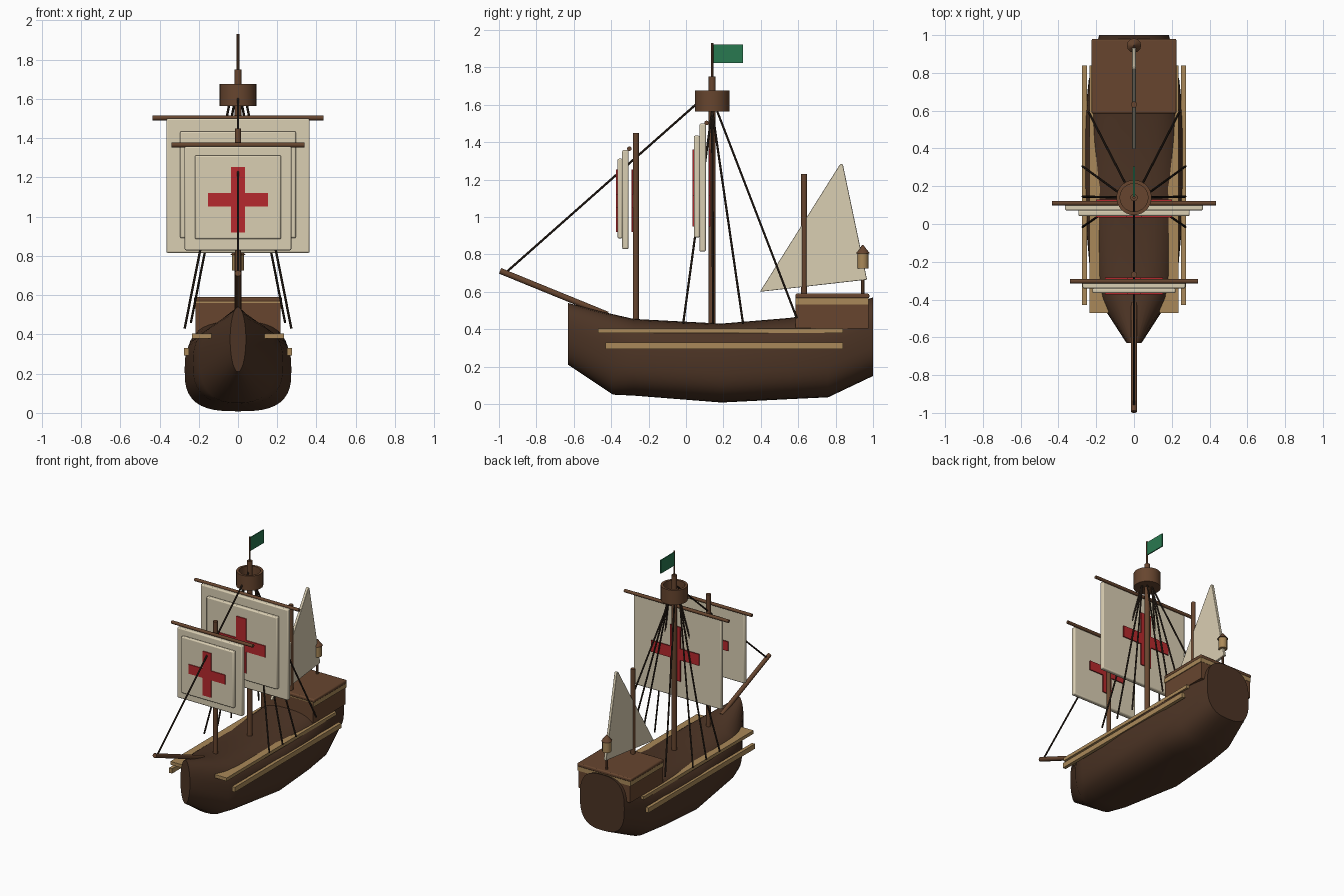
import bpy, bmesh, math
from mathutils import Vector

if "Cube" in bpy.data.objects:
    bpy.data.objects.remove(bpy.data.objects["Cube"])


def mat(name, r, g, b):
    m = bpy.data.materials.new(name)
    m.diffuse_color = (r, g, b, 1)
    m.use_nodes = True
    m.node_tree.nodes["Principled BSDF"].inputs["Base Color"].default_value = m.diffuse_color
    return m


HULL = mat("dark hull wood", .072, .034, .018)
WOOD = mat("brown wood", .135, .060, .028)
TAN = mat("tan wood", .40, .25, .10)
CREAM = mat("sail cloth", .70, .62, .45)
RED = mat("cross red", .47, .022, .026)
GREEN = mat("flag green", .022, .19, .08)
ROPE = mat("rope", .032, .020, .013)


def finish(name, bm, material, bevel=0, angle=35):
    bmesh.ops.recalc_face_normals(bm, faces=bm.faces)
    me = bpy.data.meshes.new(name)
    bm.to_mesh(me)
    bm.free()
    for p in me.polygons:
        p.use_smooth = True
    me.set_sharp_from_angle(angle=math.radians(angle))
    me.materials.append(material)
    ob = bpy.data.objects.new(name, me)
    bpy.context.collection.objects.link(ob)
    if bevel:
        mod = ob.modifiers.new("bevel", 'BEVEL')
        mod.width, mod.segments = bevel, 2
    return ob


def box(name, x, y, z, material, bevel=0):
    """Box from (min, max) pairs."""
    bm = bmesh.new()
    bmesh.ops.create_cube(bm, size=1)
    for v in bm.verts:
        v.co = Vector([(r[0] + r[1]) / 2 + c * (r[1] - r[0]) for c, r in zip(v.co, (x, y, z))])
    return finish(name, bm, material, bevel)


def rod(name, a, b, r, material, r2=None, sides=16):
    """Round bar or cone between two points."""
    a, b = Vector(a), Vector(b)
    bm = bmesh.new()
    bmesh.ops.create_cone(bm, cap_ends=True, segments=sides, radius1=r,
                          radius2=r if r2 is None else r2, depth=(b - a).length)
    rot = (b - a).to_track_quat('Z', 'Y')
    for v in bm.verts:
        v.co = rot @ v.co + (a + b) / 2
    return finish(name, bm, material)


def slab(name, points, half, material, bevel=0):
    """Flat (y, z) outline thickened along x."""
    bm = bmesh.new()
    rings = [[bm.verts.new((s * half, y, z)) for y, z in points] for s in (-1, 1)]
    n = len(points)
    for ring in rings:
        bm.faces.new(ring)
    for i in range(n):
        j = (i + 1) % n
        bm.faces.new((rings[0][i], rings[0][j], rings[1][j], rings[1][i]))
    return finish(name, bm, material, bevel)


# Hull: lofted rounded sections (y, half width, bottom, top, roundness)
stations = [(-.63, .04, .21, .54, 2.0), (-.39, .195, .05, .48, 2.5),
            (-.28, .23, .045, .455, 2.7), (.19, .272, .008, .43, 2.9),
            (.55, .262, .026, .46, 2.9), (.76, .24, .036, .49, 2.8),
            (1.0, .185, .15, .57, 2.8)]
N = 40
bm = bmesh.new()
rings = []
for y, w, z0, z1, p in stations:
    ring = []
    for i in range(N):
        t = 2 * math.pi * i / N
        c, s = math.cos(t), math.sin(t)
        x = math.copysign(abs(c) ** (2 / p), c) * w
        z = math.copysign(abs(s) ** (2 / p), s) * (z1 - z0) / 2 + (z0 + z1) / 2
        ring.append(bm.verts.new((x, y, z)))
    rings.append(ring)
for a, b in zip(rings, rings[1:]):
    for i in range(N):
        j = (i + 1) % N
        bm.faces.new((a[i], a[j], b[j], b[i]))
bm.faces.new(rings[0])
bm.faces.new(rings[-1])
finish("hull", bm, HULL, angle=40)

# Side planks, mirrored
for s, side in ((-1, "left"), (1, "right")):
    box(side + "_rail", sorted((s * .135, s * .235)), (-.47, .84), (.38, .405), TAN)
    box(side + "_wale", sorted((s * .25, s * .275)), (-.43, .84), (.293, .33), TAN)

# Stern castle
box("stern_castle", (-.216, .216), (.585, .975), (.405, .56), WOOD)
box("castle_band", (-.222, .222), (.585, .977), (.533, .567), TAN)
box("castle_deck", (-.225, .225), (.585, .98), (.564, .59), WOOD, .008)

# Masts, bowsprit, yards
rod("main_mast", (0, .14, .38), (0, .14, 1.75), .019, WOOD)
rod("flag_pole", (0, .14, 1.75), (0, .14, 1.93), .007, WOOD, sides=10)
rod("fore_mast", (0, -.268, .4), (0, -.268, 1.45), .016, WOOD)
rod("mizzen_mast", (0, .632, .5), (0, .632, 1.23), .016, WOOD)
rod("bowsprit", (0, -.994, .712), (0, -.42, .478), .016, WOOD)
rod("main_yard", (-.435, .11, 1.503), (.435, .11, 1.503), .012, WOOD)
rod("fore_yard", (-.34, -.303, 1.365), (.34, -.303, 1.365), .012, WOOD)

# Crow's nest: hollow cup spun from a profile
profile = [(0, 1.565), (.093, 1.565), (.093, 1.675), (.074, 1.675), (.074, 1.59), (0, 1.59)]
bm = bmesh.new()
vs = [bm.verts.new((r, .14, z)) for r, z in profile]
es = [bm.edges.new(e) for e in zip(vs, vs[1:])]
bmesh.ops.spin(bm, geom=vs + es, cent=(0, .14, 0), axis=(0, 0, 1), angle=2 * math.pi, steps=28)
bmesh.ops.remove_doubles(bm, verts=bm.verts, dist=1e-4)
finish("crows_nest", bm, WOOD)


# Square sails: two stepped panels with a cross on each side
def sail(name, w, z, y, w2, z2, y2, arm, cz, t, back):
    box(name + "_panel", (-w, w), y, z, CREAM, .008)
    box(name + "_belly", (-w2, w2), y2, z2, CREAM, .008)
    mid = (cz[0] + cz[1]) / 2
    for tag, y0 in (("front", y2[0] - .003), ("back", back)):
        outline = [(-t, cz[0]), (t, cz[0]), (t, mid - t), (arm, mid - t), (arm, mid + t), (t, mid + t),
                   (t, cz[1]), (-t, cz[1]), (-t, mid + t), (-arm, mid + t), (-arm, mid - t), (-t, mid - t)]
        ob = slab(name + "_cross_" + tag, outline, .004, RED)
        for v in ob.data.vertices:
            v.co = (-v.co.y, v.co.x + y0, v.co.z)


sail("main_sail", .365, (.815, 1.5), (.072, .106), .295, (.89, 1.435), (.042, .074),
     .2, (.95, 1.36), .043, .127)
sail("fore_sail", .272, (.828, 1.358), (-.341, -.307), .22, (.885, 1.312), (-.366, -.339),
     .153, (.92, 1.253), .035, -.287)

# Lateen sail and flag
slab("lateen_sail", [(.395, .6), (.968, .665), (.84, 1.275), (.834, 1.285), (.822, 1.28)], .01, CREAM, .003)
slab("flag", [(.145, 1.822), (.305, 1.822), (.305, 1.922), (.145, 1.922)], .004, GREEN)

# Stern lantern
rod("lantern_post", (0, .945, .57), (0, .945, .73), .009, WOOD, sides=10)
rod("lantern", (0, .945, .725), (0, .945, .807), .031, TAN, sides=12)
rod("lantern_roof", (0, .945, .805), (0, .945, .85), .038, WOOD, r2=.003, sides=12)

# Rigging
rod("forestay", (0, -.955, .71), (0, .13, 1.67), .006, ROPE, sides=8)
for s, side in ((-1, "left"), (1, "right")):
    for k, y in enumerate((-.015, .145, .305)):
        rod(f"{side}_shroud_{k}", (s * .045, .14, 1.57), (s * .272, y, .43), .006, ROPE, sides=8)
    rod(side + "_backstay", (s * .02, .165, 1.57), (s * .24, .592, .46), .006, ROPE, sides=8)
